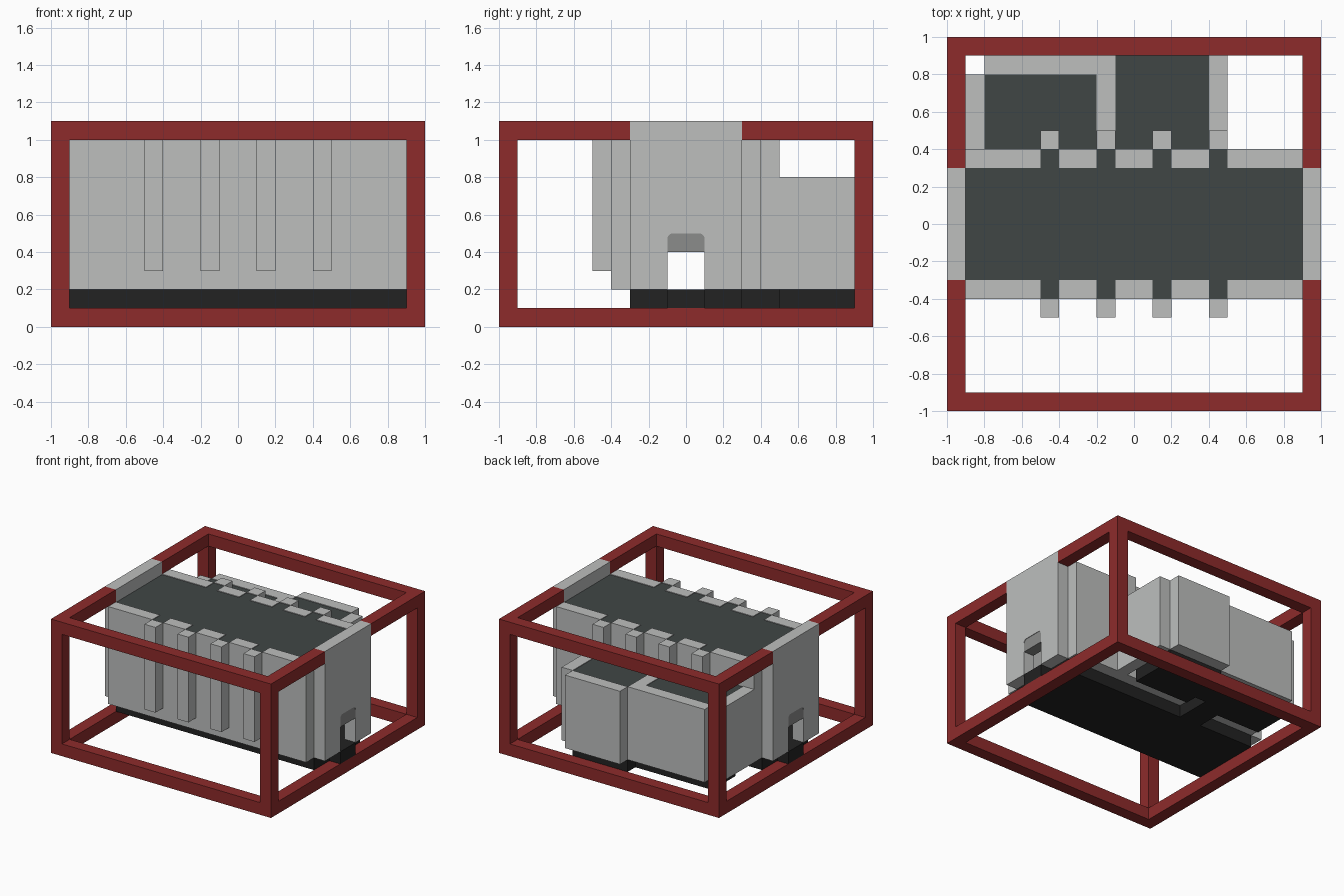
import bpy
import bmesh
from math import sin, cos, pi

old = bpy.data.objects.get("Cube")
if old:
    bpy.data.objects.remove(old, do_unlink=True)


def material(name, rgb):
    m = bpy.data.materials.new(name)
    m.use_nodes = True
    color = (*rgb, 1)
    m.diffuse_color = color
    m.node_tree.nodes["Principled BSDF"].inputs["Base Color"].default_value = color
    return m


RED = material("frame red", (0.27, 0.024, 0.024))
GREY = material("wall grey", (0.51, 0.52, 0.515))
SLATE = material("roof slate", (0.051, 0.061, 0.06))
BLACK = material("foundation black", (0.016, 0.016, 0.016))
MID = material("door head grey", (0.26, 0.265, 0.26))


def finish(name, bm, mat):
    bmesh.ops.recalc_face_normals(bm, faces=bm.faces)
    mesh = bpy.data.meshes.new(name)
    bm.to_mesh(mesh)
    bm.free()
    mesh.materials.append(mat)
    ob = bpy.data.objects.new(name, mesh)
    bpy.context.collection.objects.link(ob)
    return ob


def box(name, x, y, z, mat):
    """Box from (min, max) pairs."""
    bm = bmesh.new()
    bmesh.ops.create_cube(bm, size=1)
    for v in bm.verts:
        v.co = [(r[0] + r[1]) / 2 + c * (r[1] - r[0]) for r, c in zip((x, y, z), v.co)]
    return finish(name, bm, mat)


def extrude_x(name, outline, x0, x1, mat):
    """Extrude an outline of (y, z) points along x."""
    bm = bmesh.new()
    face = bm.faces.new([bm.verts.new((x0, y, z)) for y, z in outline])
    new = bmesh.ops.extrude_face_region(bm, geom=[face])["geom"]
    for v in new:
        if isinstance(v, bmesh.types.BMVert):
            v.co.x = x1
    return finish(name, bm, mat)


def span(s, a, b):
    """Range mirrored by sign s."""
    return tuple(sorted((s * a, s * b)))


# Outer frame
for s, side in ((-1, "right"), (1, "left")):
    for t, end in ((-1, "front"), (1, "back")):
        box(f"frame_post_{end}_{side}", span(s, .9, 1), span(t, .9, 1), (0, 1.1), RED)
        box(f"frame_top_{side}_{end}", span(s, .9, 1), span(t, .3, .9), (1, 1.1), RED)
    box(f"frame_base_{side}", span(s, .9, 1), (-.9, .9), (0, .1), RED)
for t, end in ((-1, "front"), (1, "back")):
    for level, z in (("base", (0, .1)), ("top", (1, 1.1))):
        box(f"frame_{level}_{end}", (-.9, .9), span(t, .9, 1), z, RED)

# End walls with a doorway and a darker rounded door head
R = .03
arch = []
for cy, start in ((.1 - R, 0), (R - .1, pi / 2)):
    for i in range(5):
        a = start + i * pi / 8
        arch.append((cy + R * cos(a), .5 - R + R * sin(a)))
wall = [(-.3, .2), (-.3, 1.1), (.3, 1.1), (.3, .2), (.1, .2)] + arch + [(-.1, .2)]
head = [(.1, .4)] + arch + [(-.1, .4)]
for s, side in ((-1, "right"), (1, "left")):
    extrude_x(f"end_wall_{side}", wall, s * .9, s, GREY)
    extrude_x(f"door_head_{side}", head, s * .905, s * .996, MID)
    box(f"doorstep_{side}", span(s, .9, 1), (-.1, .1), (.1, .2), BLACK)

# Hall floor and roof
box("hall_floor", (-.9, .9), (-.3, .3), (.1, .2), BLACK)
box("hall_roof", (-.9, .9), (-.3, .3), (.9, .995), SLATE)

# Long walls with buttresses; the roof runs out into each buttress bay
BAYS = (-.5, -.2, .1, .4)
for t, end in ((-1, "front"), (1, "back")):
    box(f"hall_wall_{end}", (-.9, .9), span(t, .3, .4), (.2, .9), GREY)
    start = -.9
    for i, x in enumerate(BAYS + (.9,)):
        box(f"parapet_{end}_{i}", (start, x), span(t, .3, .4), (.9, 1), GREY)
        start = x + .1
    for i, x in enumerate(BAYS):
        box(f"roof_bay_{end}_{i}", (x, x + .1), span(t, .3, .4), (.9, .995), SLATE)
        box(f"buttress_{end}_{i}", (x, x + .1), span(t, .4, .5), (.3, 1), GREY)

# Back annexes: walls, roofs and floors
H = (.2, .8)
box("large_annex_side_wall", (-.9, -.8), (.4, .8), H, GREY)
box("large_annex_back_wall", (-.8, -.2), (.8, .9), H, GREY)
box("annex_dividing_wall", (-.2, -.1), (.4, .9), H, GREY)
box("small_annex_side_wall", (.4, .5), (.4, .9), H, GREY)
box("small_annex_back_wall", (-.1, .4), (.9, 1), H, GREY)
box("large_annex_roof", (-.8, -.2), (.4, .8), (.7, .795), SLATE)
box("small_annex_roof", (-.1, .4), (.4, .9), (.7, .795), SLATE)
box("large_annex_floor", (-.8, -.2), (.5, .8), (.1, .2), BLACK)
box("small_annex_floor", (-.1, .4), (.5, .9), (.1, .2), BLACK)
box("annex_link_floor", (-.2, -.1), (.6, .8), (.1, .2), BLACK)
box("hall_link_floor", (-.4, -.2), (.3, .5), (.1, .199), BLACK)
